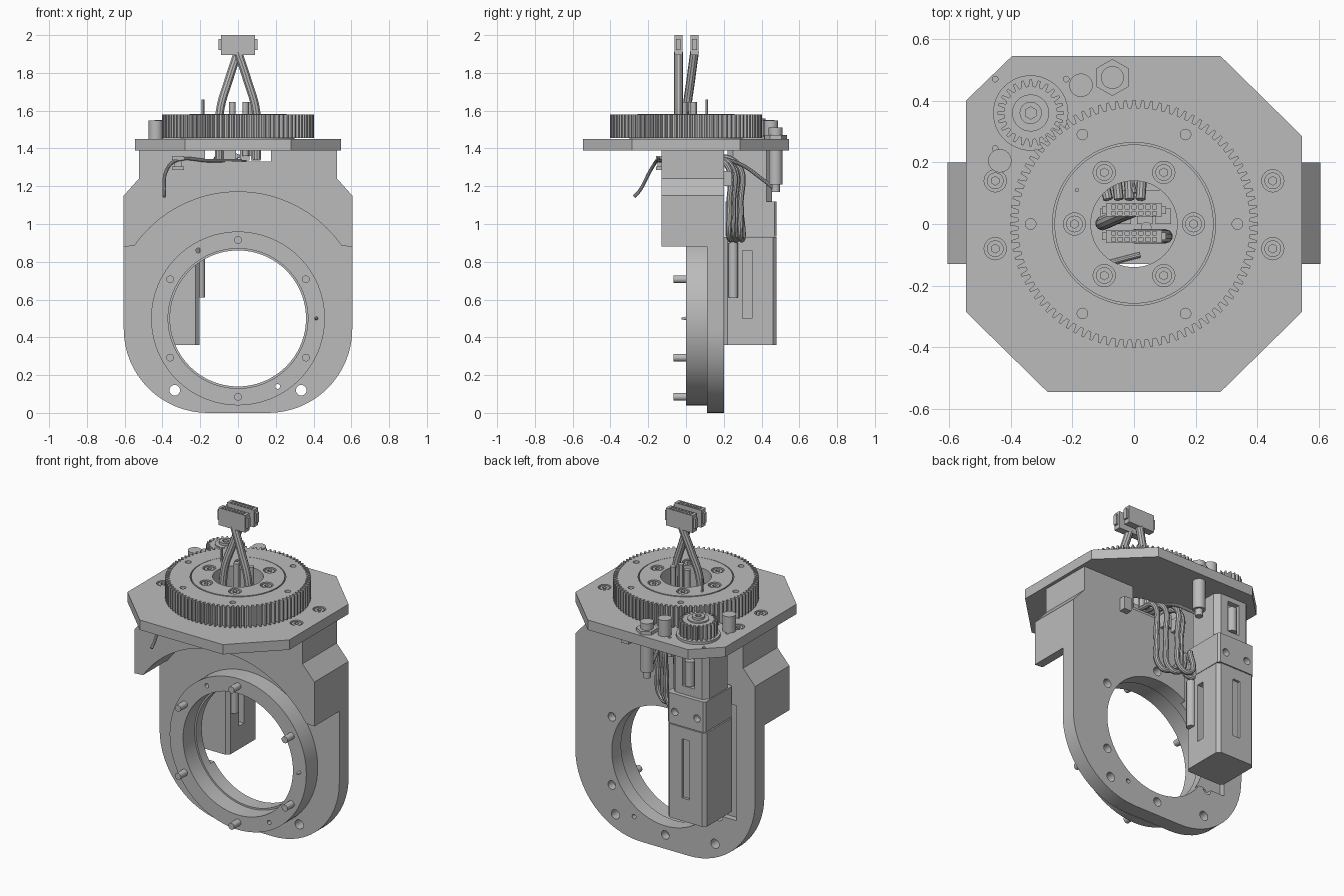
import bpy, bmesh, math
from mathutils import Matrix, Vector

cube = bpy.data.objects.get("Cube")
if cube:
    bpy.data.objects.remove(cube)

grey = bpy.data.materials.new("machined grey")
grey.use_nodes = True
colour = (0.5, 0.5, 0.5, 1)
grey.diffuse_color = colour
grey.node_tree.nodes["Principled BSDF"].inputs["Base Color"].default_value = colour
parts = []


def finish(name, bm):
    bmesh.ops.recalc_face_normals(bm, faces=bm.faces)
    mesh = bpy.data.meshes.new(name)
    bm.to_mesh(mesh)
    bm.free()
    obj = bpy.data.objects.new(name, mesh)
    bpy.context.collection.objects.link(obj)
    mesh.materials.append(grey)
    parts.append(obj)
    return obj


def prism(name, pts, lo, hi, axis="z"):
    """Extrude an outline along z, or along y with the outline in x and z."""
    bm = bmesh.new()
    place = (lambda u, v, w: (u, v, w)) if axis == "z" else (lambda u, v, w: (u, w, v))
    face = bm.faces.new([bm.verts.new(place(u, v, lo)) for u, v in pts])
    out = bmesh.ops.extrude_face_region(bm, geom=[face])
    verts = [g for g in out["geom"] if isinstance(g, bmesh.types.BMVert)]
    bmesh.ops.translate(bm, verts=verts, vec=place(0, 0, hi - lo))
    return finish(name, bm)


def cyls(name, spots, r, lo, hi, axis="z", seg=24, r2=None):
    """Equal cylinders at several spots."""
    bm = bmesh.new()
    for u, v in spots:
        w = (lo + hi) / 2
        if axis == "z":
            m = Matrix.Translation((u, v, w))
        else:
            m = Matrix.Translation((u, w, v)) @ Matrix.Rotation(math.pi / 2, 4, "X")
        bmesh.ops.create_cone(bm, cap_ends=True, segments=seg, radius1=r,
                              radius2=r if r2 is None else r2, depth=hi - lo, matrix=m)
    return finish(name, bm)


def boxes(name, spans, bevel=0):
    """Boxes given as x, y and z ranges."""
    bm = bmesh.new()
    for x, y, z in spans:
        mid = Vector((sum(x) / 2, sum(y) / 2, sum(z) / 2))
        size = (x[1] - x[0], y[1] - y[0], z[1] - z[0], 1)
        bmesh.ops.create_cube(bm, size=1, matrix=Matrix.Translation(mid) @ Matrix.Diagonal(size))
    if bevel:
        edges = [e for e in bm.edges if abs((e.verts[0].co - e.verts[1].co).normalized().z) > 0.9]
        bmesh.ops.bevel(bm, geom=edges, offset=bevel, segments=1, affect="EDGES")
    return finish(name, bm)


def cut(obj, *cutters):
    for c in cutters:
        mod = obj.modifiers.new("cut", "BOOLEAN")
        mod.object, mod.solver = c, "EXACT"
    bpy.context.view_layer.update()
    mesh = bpy.data.meshes.new_from_object(obj.evaluated_get(bpy.context.evaluated_depsgraph_get()))
    obj.modifiers.clear()
    obj.data = mesh
    for c in cutters:
        parts.remove(c)
        bpy.data.objects.remove(c)


def tube(name, pts, r):
    curve = bpy.data.curves.new(name, "CURVE")
    curve.dimensions, curve.bevel_depth, curve.bevel_resolution = "3D", r, 3
    curve.use_fill_caps = True
    sp = curve.splines.new("BEZIER")
    sp.bezier_points.add(len(pts) - 1)
    for p, co in zip(sp.bezier_points, pts):
        p.co = co
        p.handle_left_type = p.handle_right_type = "AUTO"
    obj = bpy.data.objects.new(name, curve)
    bpy.context.collection.objects.link(obj)
    bpy.context.view_layer.update()
    mesh = bpy.data.meshes.new_from_object(obj.evaluated_get(bpy.context.evaluated_depsgraph_get()))
    bpy.data.objects.remove(obj)
    bm = bmesh.new()
    bm.from_mesh(mesh)
    return finish(name, bm)


def arc(cx, cy, r, a, b, n):
    ang = [math.radians(a + (b - a) * i / n) for i in range(n + 1)]
    return [(cx + r * math.cos(t), cy + r * math.sin(t)) for t in ang]


def ring_spots(cx, cy, r, n, start=0):
    return arc(cx, cy, r, start, start + 360, n)[:-1]


def gear(name, cx, cy, r, depth, teeth, lo, hi):
    pts = []
    for i in range(teeth):
        for f, rad in ((-0.32, r - depth), (-0.15, r), (0.15, r), (0.32, r - depth)):
            t = 2 * math.pi * (i + f) / teeth
            pts.append((cx + rad * math.cos(t), cy + rad * math.sin(t)))
    return prism(name, pts, lo, hi)


# Upright back plate with a round opening and a shallow motor pocket
half = arc(0.16, 0.445, 0.445, -90, 0, 16) + [(0.605, 1.15), (0.525, 1.24), (0.525, 1.39)]
plate = prism("upright_plate", half + [(-x, z) for x, z in reversed(half)], 0.11, 0.2, "y")
C = (0, 0.5)
pin_spots = ring_spots(*C, 0.415, 6, 30)
corner_spots = [(-0.335, 0.12), (0.335, 0.12)]
small_spots = [(-0.21, 0.86), (0.21, 0.14)]
cut(plate,
    cyls("opening", [C], 0.36, 0, 0.3, "y", 96),
    cyls("corner_holes", corner_spots, 0.028, 0, 0.3, "y"),
    cyls("pin_holes", pin_spots, 0.026, 0.15, 0.3, "y"),
    cyls("small_holes", small_spots, 0.013, 0, 0.3, "y"),
    boxes("pocket", [((-0.48, -0.2), (0.165, 0.3), (0.3, 1.0))]),
    boxes("cable_window", [((-0.175, 0.175), (0, 0.3), (1.25, 1.4))]))

# Shoulder block with an arched underside and a cable window
side = [(0.605, 0.88), (0.605, 1.15), (0.525, 1.24), (0.525, 1.39)]
arch = arc(0, 0.5, 0.67, 145, 35, 40)
block = prism("shoulder_block", side + [(-x, z) for x, z in reversed(side)] + arch,
              -0.13, 0.11, "y")
cut(block, boxes("window", [((-0.175, 0.175), (-0.3, 0.3), (1.33, 1.5))]))

# Round front flange with its pins
flange = cyls("front_flange", [C], 0.46, 0, 0.11, "y", 96)
cut(flange, cyls("flange_bore", [C], 0.37, -0.1, 0.2, "y", 96),
    cyls("flange_holes", small_spots, 0.013, -0.1, 0.2, "y"))
cyls("flange_pins", pin_spots, 0.02, -0.065, 0.12, "y")
cyls("locating_pin", [(0.415, 0.5)], 0.014, -0.025, 0.02, "y", 16, 0.004)

# Eight-sided top plate
top = prism("top_plate", [(-0.28, -0.545), (0.28, -0.545), (0.545, -0.285), (0.545, 0.285),
                          (0.28, 0.545), (-0.395, 0.545), (-0.545, 0.4), (-0.545, -0.285)], 1.39, 1.45)
plate_bolts = [(x, y) for x in (-0.45, 0.45) for y in (0.14, -0.08)]
cut(top, cyls("plate_bore", [(0, 0)], 0.14, 1.3, 1.5, seg=64),
    cyls("plate_counterbores", plate_bolts, 0.036, 1.42, 1.5),
    cyls("plate_small_holes", [(-0.45, 0.47), (-0.22, 0.47), (-0.45, 0.245)], 0.009, 1.42, 1.5))

# Large gear and its bolted hub
big = gear("large_gear", 0, 0, 0.402, 0.025, 88, 1.455, 1.58)
cut(big, cyls("gear_bore", [(0, 0)], 0.264, 1.4, 1.6, seg=96),
    cyls("gear_holes", ring_spots(0, 0, 0.335, 6), 0.017, 1.5, 1.6))
hub = cyls("gear_hub", [(0, 0)], 0.258, 1.45, 1.582, seg=96)
hub_bolts = ring_spots(0, 0, 0.193, 6)
cut(hub, cyls("hub_bore", [(0, 0)], 0.14, 1.4, 1.6, seg=64),
    cyls("hub_counterbores", hub_bolts, 0.036, 1.55, 1.6))
cyls("gear_seat", [(0, 0)], 0.3, 1.449, 1.456, seg=64)
cut(parts[-1], cyls("seat_bore", [(0, 0)], 0.14, 1.4, 1.5, seg=64))

# Socket-head bolts
for label, spots, z in (("hub_bolt_heads", hub_bolts, 1.578), ("plate_bolt_heads", plate_bolts, 1.447)):
    heads = cyls(label, spots, 0.027, z - 0.03, z)
    cut(heads, cyls("sockets", spots, 0.014, z - 0.018, z + 0.02, seg=6))

# Drive pinion
P = (-0.335, 0.36)
gear("drive_pinion", *P, 0.108, 0.022, 24, 1.46, 1.55)
cyls("pinion_flange", [P], 0.122, 1.449, 1.465, seg=48)
cyls("pinion_collar", [P], 0.06, 1.54, 1.558, seg=32)
shaft = cyls("pinion_bolt", [P], 0.036, 1.55, 1.572)
cut(shaft, cyls("socket", [P], 0.02, 1.56, 1.6, seg=6))

# Posts and standoff around the pinion
cyls("stop_posts", [(-0.435, 0.205), (-0.172, 0.45)], 0.038, 1.44, 1.548)
cyls("standoff_nut", [(-0.07, 0.475)], 0.06, 1.45, 1.47, seg=6)
cyls("standoff_cap", [(-0.07, 0.475)], 0.037, 1.46, 1.51)
cyls("standoff_body", [(-0.07, 0.475)], 0.036, 1.21, 1.39)
cyls("standoff_tip", [(-0.07, 0.475)], 0.022, 1.17, 1.22)

# Drive motor and gearbox
motor = boxes("motor", [((-0.465, -0.205), (0.2, 0.48), (0.36, 0.93))], 0.02)
cut(motor, boxes("motor_slots", [((-0.26, -0.1), (0.3, 0.35), (0.5, 0.86)),
                                 ((-0.36, -0.31), (0.465, 0.6), (0.5, 0.86))]))
lower = boxes("gearbox", [((-0.462, -0.208), (0.21, 0.48), (0.935, 1.12))], 0.012)
cut(lower, cyls("gearbox_holes", [(-0.41, 1.01), (-0.26, 1.01)], 0.022, 0.44, 0.6, "y"))
upper = boxes("gearbox_top", [((-0.455, -0.215), (0.22, 0.455), (1.12, 1.39))], 0.03)
cut(upper, boxes("upper_slot", [((-0.375, -0.295), (0.42, 0.6), (1.17, 1.36))]))
cyls("gearbox_screw", [(-0.335, 0.44)], 0.028, 1.18, 1.33)

# Cable bundle behind the upright
for i, (x, y) in enumerate(((-0.12, 0.26), (-0.07, 0.29), (-0.02, 0.25), (0.03, 0.23))):
    tube("rear_cable_%d" % (i + 1), [(x * 0.7, 0.08, 1.36), (x, y - 0.02, 1.32), (x, y, 1.1),
                                     (x - 0.03, y, 0.93), (x - 0.09, y + 0.01, 0.93),
                                     (-0.16, y, 1.06)], 0.016)
tube("motor_lead", [(-0.16, 0.25, 1.06), (-0.19, 0.25, 0.95), (-0.195, 0.25, 0.88)], 0.018)
cyls("motor_plug", [(-0.2, 0.25)], 0.026, 0.61, 0.9, seg=16)
tube("sensor_lead", [(-0.07, 0.475, 1.18), (-0.06, 0.4, 1.24), (-0.04, 0.28, 1.32), (0, 0.1, 1.36)], 0.01)
boxes("rear_plugs", [((x, x + 0.05), (0.2, 0.24), (1.2, 1.28)) for x in (-0.15, -0.07, 0.22)])
boxes("inner_plugs", [((x, x + 0.05), (0, 0.05), (1.335, 1.4)) for x in (-0.11, -0.06, 0.01, 0.07)])

# Front clip and loose lead
boxes("front_clip", [((-0.35, -0.285), (-0.16, -0.13), (1.285, 1.305)),
                     ((-0.35, -0.285), (-0.16, -0.13), (1.34, 1.36)),
                     ((-0.335, -0.3), (-0.15, -0.13), (1.305, 1.34))])
tube("front_lead", [(0.02, -0.1, 1.335), (-0.15, -0.14, 1.335), (-0.33, -0.155, 1.335),
                    (-0.38, -0.19, 1.28), (-0.39, -0.25, 1.17), (-0.39, -0.275, 1.145)], 0.009)

# Rising cables with their plugs
for label, s, y0, y1 in (("front", 1, -0.04, -0.04), ("rear", -1, 0.005, 0.045)):
    tube(label + "_cable", [(s * 0.1, y0, 1.34), (s * 0.095, y0, 1.6),
                            (s * 0.05, (y0 + y1) / 2, 1.76), (0, y1, 1.91)], 0.023)
    plug = boxes(label + "_plug", [((-0.09, 0.09), (y1 - 0.021, y1 + 0.021), (1.895, 2))])
    cut(plug, boxes("contacts", [((x / 45 - 0.007, x / 45 + 0.007), (y1 + d - 0.006, y1 + d + 0.006),
                                  (1.975, 2.1)) for x in range(-3, 4) for d in (-0.01, 0.01)]))
    boxes(label + "_plug_clips", [(sorted((k * 0.088, k * 0.103)), (y1 - 0.012, y1 + 0.012), (1.92, 1.98))
                                  for k in (-1, 1)])
cyls("cable_stubs", [(-0.03, 0.03), (0.04, -0.01), (0.06, 0.04)], 0.017, 1.36, 1.645, seg=12)
cyls("index_pin", [(-0.185, 0.11)], 0.007, 1.57, 1.66, seg=12)

# Smooth the round surfaces and keep the edges sharp
bpy.ops.object.select_all(action="DESELECT")
for obj in parts:
    obj.select_set(True)
bpy.context.view_layer.objects.active = parts[0]
bpy.ops.object.shade_smooth_by_angle(angle=math.radians(30))
